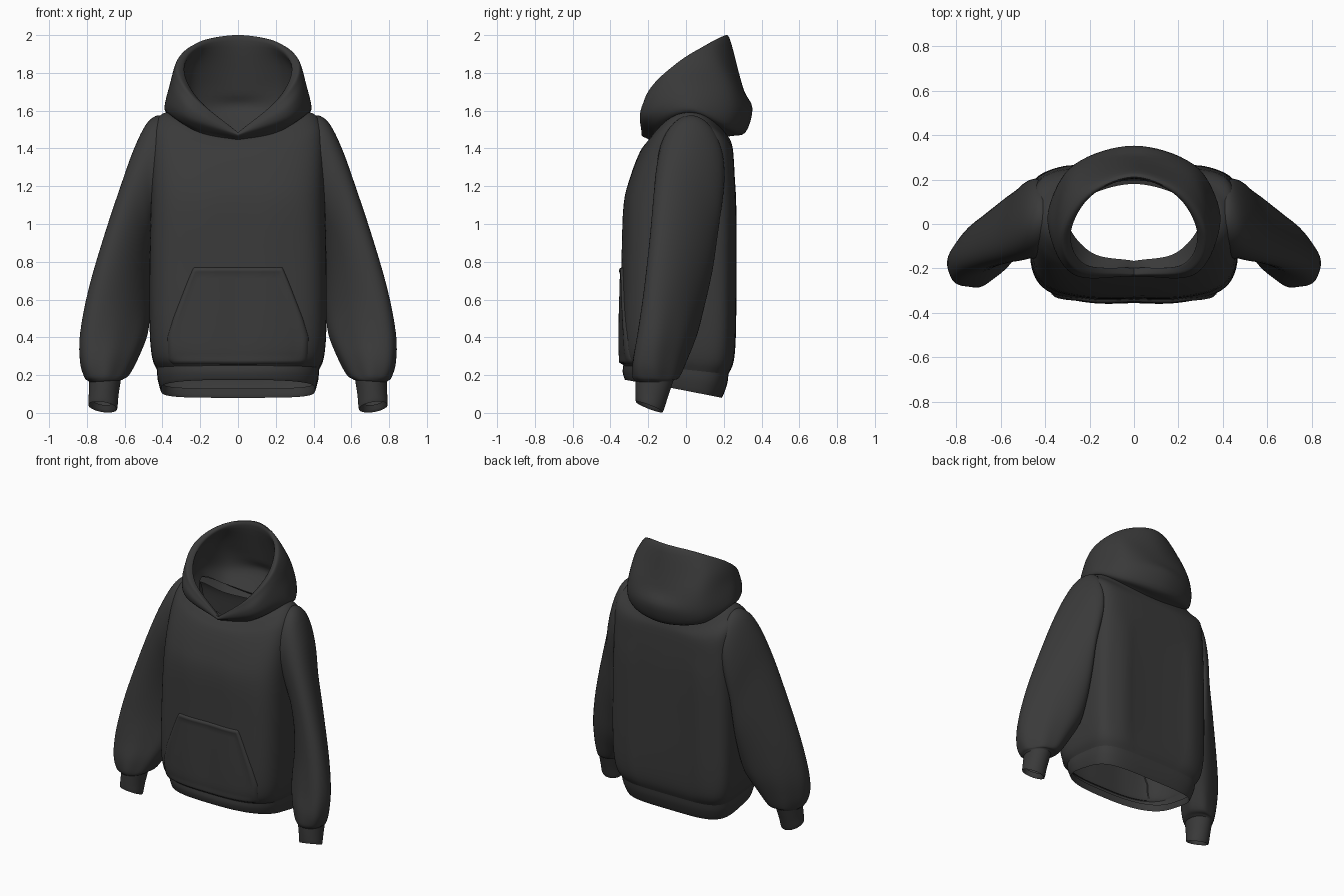
import bpy, bmesh, math
from mathutils import Vector
from mathutils.bvhtree import BVHTree

if "Cube" in bpy.data.objects:
    bpy.data.objects.remove(bpy.data.objects["Cube"])

fabric = bpy.data.materials.new("charcoal_fabric")
fabric.diffuse_color = (0.042, 0.042, 0.042, 1)
fabric.use_nodes = True
fabric.node_tree.nodes["Principled BSDF"].inputs["Base Color"].default_value = fabric.diffuse_color


def catmull(a, b, c, d, t):
    return 0.5 * (2 * b + (c - a) * t + (2 * a - 5 * b + 4 * c - d) * t * t
                  + (3 * b - a - 3 * c + d) * t ** 3)


def refine(rings, steps):
    """Smoothly add rings between the given ones."""
    out, n = [], len(rings)
    for j in range(n - 1):
        quad = [rings[max(0, min(n - 1, k))] for k in (j - 1, j, j + 1, j + 2)]
        for s in range(steps):
            out.append([catmull(*p, s / steps) for p in zip(*quad)])
    return out + [rings[-1]]


def finish(name, bm, mirror=False):
    me = bpy.data.meshes.new(name)
    bm.to_mesh(me)
    bm.free()
    me.materials.append(fabric)
    ob = bpy.data.objects.new(name, me)
    bpy.context.collection.objects.link(ob)
    bpy.ops.object.select_all(action='DESELECT')
    ob.select_set(True)
    bpy.context.view_layer.objects.active = ob
    bpy.ops.object.shade_smooth_by_angle(angle=math.radians(50))
    if mirror:
        ob.modifiers.new("mirror", 'MIRROR')
    return ob


def loft(rings, steps=4):
    """Open tube through rings listed bottom to top."""
    bm = bmesh.new()
    rows = [[bm.verts.new(p) for p in r] for r in refine(rings, steps)]
    n = len(rows[0])
    for a, b in zip(rows, rows[1:]):
        for i in range(n):
            k = (i + 1) % n
            bm.faces.new((a[i], a[k], b[k], b[i]))
    return bm


def body_ring(zf, zs, zb, X, yf, yb, n, fold=0.0):
    """Rounded-box ring, squarer at the back, with front, side and back heights."""
    ring, N = [], 96
    for i in range(N):
        t = 2 * math.pi * i / N
        s, c = math.sin(t), math.cos(t)
        e = 2 / (n * 1.6 if c < 0 and n > 2.5 else n)
        x = X * math.copysign(abs(s) ** e, s)
        y = (yf + yb) / 2 - (yb - yf) / 2 * math.copysign(abs(c) ** e, c)
        y += fold * math.cos(22 * x) * c * c * (1 if c < 0 else 0.4)
        w = abs(c) ** (2 if zs > 1.2 else e)
        ring.append(Vector((x, y, zs + ((zf if c > 0 else zb) - zs) * w)))
    return ring


# torso, starting on the seam of the hem
seam = (.25, .235, .205, .428, -.332, .225, 3)
torso = loft([body_ring(*r) for r in (
    seam,
    (.30, .30, .28, .455, -.35, .25, 3.4, .004),
    (.45, .45, .45, .468, -.35, .258, 3.8, .007),
    (.80, .80, .80, .468, -.34, .26, 3.8, .007),
    (1.1, 1.1, 1.1, .462, -.33, .262, 3.6, .004),
    (1.25, 1.32, 1.25, .46, -.295, .258, 3.2),
    (1.38, 1.48, 1.38, .455, -.245, .25, 2.7),
    (1.43, 1.555, 1.43, .43, -.21, .24, 2.4),
    (1.45, 1.59, 1.46, .385, -.19, .225, 2.2),
    (1.46, 1.58, 1.48, .34, -.17, .20, 2))])
surface = BVHTree.FromBMesh(torso)
finish("torso", torso)

# ribbed hem, turned in at the bottom and lower at the back
finish("hem_band", loft([body_ring(*r) for r in (
    (.225, .175, .13, .405, -.318, .19, 2.7),
    (.175, .13, .08, .408, -.322, .19, 2.7),
    (.215, .19, .15, .426, -.335, .217, 2.8),
    seam)]))


def arm_ring(xi, zi, xo, zo, yf, yb, tilt=0.0, pucker=0.0, skew=0.0):
    """Oval ring from an inner to an outer point, outer side swung forward by skew."""
    ring, N = [], 48
    h = math.sqrt(((yb - yf) / 2) ** 2 - skew ** 2)
    for i in range(N):
        t = 2 * math.pi * i / N
        c, s = math.cos(t), math.sin(t)
        k = 1 + pucker * math.sin(7 * t)
        ring.append(Vector(((xi + xo) / 2 + c * k * (xo - xi) / 2,
                            (yf + yb) / 2 + s * k * h - skew * c,
                            (zi + zo) / 2 + c * (zo - zi) / 2 - tilt * s)))
    return ring


# sleeves, wide and hanging forward
finish("sleeve", loft([arm_ring(*r) for r in (
    (.625, .17, .785, .16, -.262, -.072),
    (.605, .18, .795, .17, -.275, -.06, 0, .01, .01),
    (.575, .205, .812, .19, -.285, -.035, .01, .025, .03),
    (.525, .30, .835, .27, -.282, .005, .01, .02, .055),
    (.478, .42, .836, .42, -.258, .06, 0, .012, .08),
    (.465, .55, .79, .66, -.225, .10, 0, 0, .09),
    (.46, .70, .705, .95, -.195, .14, 0, 0, .09),
    (.455, .82, .615, 1.22, -.175, .165, 0, 0, .075),
    (.45, .90, .55, 1.40, -.165, .185, 0, 0, .045),
    (.445, .95, .485, 1.53, -.155, .20, 0, 0, .02),
    (.43, 1.0, .425, 1.575, -.15, .20),
    (.39, 1.1, .37, 1.56, -.10, .15))]), True)

# cuffs, turned in at the end
finish("cuff", loft([arm_ring(*r) for r in (
    (.655, .06, .775, .075, -.252, -.135, .025),
    (.64, .02, .792, .042, -.265, -.123, .027),
    (.633, .09, .79, .10, -.268, -.098, .018),
    (.62, .175, .788, .168, -.268, -.068, .005))]), True)


def hood_ring(*pts):
    """Symmetric ring from five half points, with a crease at the front."""
    p = [Vector(q) for q in pts]
    flip = Vector((-1, 1, 1))
    p = [2 * p[0] - p[1]] + p + [p[3] * flip]
    half, S = [], 9
    for j in range(4):
        for s in range(S):
            half.append(catmull(*p[j:j + 4], s / S))
    return half + [p[5]] + [q * flip for q in reversed(half[1:])]


def lining(ring, scale, dz):
    return [Vector((p.x * scale, p.y * scale, p.z + dz)) for p in ring]


# hood: tucked neck seam, outer bulge and rim
shell = [hood_ring(*r) for r in (
    ((0, -.175, 1.43), (.2, -.13, 1.46), (.335, .02, 1.55), (.2, .13, 1.47), (0, .18, 1.45)),
    ((0, -.20, 1.45), (.23, -.155, 1.495), (.36, .02, 1.58), (.25, .185, 1.50), (0, .235, 1.465)),
    ((0, -.224, 1.46), (.27, -.18, 1.53), (.388, .02, 1.605), (.28, .23, 1.515), (0, .315, 1.485)),
    ((0, -.235, 1.47), (.28, -.215, 1.57), (.382, 0, 1.66), (.29, .25, 1.60), (0, .352, 1.61)),
    ((0, -.235, 1.475), (.27, -.228, 1.62), (.36, -.03, 1.74), (.28, .235, 1.72), (0, .31, 1.70)),
    ((0, -.232, 1.48), (.255, -.218, 1.66), (.342, -.055, 1.80), (.27, .18, 1.85), (0, .28, 1.80)),
    ((0, -.225, 1.485), (.25, -.205, 1.69), (.322, -.05, 1.85), (.22, .14, 1.955), (0, .23, 1.985)))]
# hood lining runs from the rim back down to the neck
inner = [lining(shell[k], s, dz) for k, s, dz in
         ((6, .885, -.015), (5, .87, -.01), (4, .86, -.01), (3, .82, 0), (1, .83, .02))]
finish("hood", loft(shell + inner))

# front pouch pocket draped over the torso with a raised edge
outline = ((.25, .335), (.275, .37), (.40, .375), (.50, .345),
           (.68, .275), (.74, .25), (.77, .235))


def half_width(z):
    for (z0, w0), (z1, w1) in zip(outline, outline[1:]):
        if z <= z1 + 1e-6:
            return w0 + (w1 - w0) * (z - z0) / (z1 - z0)
    return outline[-1][1]


edge = (0, .006, .025, .045, .07)
lift = (-.006, .006, .012, .010, .006)
stops = list(edge) + [.07 + .86 * i / 20 for i in range(1, 20)] + [1 - e for e in reversed(edge)]
bm = bmesh.new()
grid = []
for v in stops:
    z = .255 + .515 * v
    row = []
    for u in stops:
        x = half_width(z) * (2 * u - 1)
        hit = surface.ray_cast(Vector((x, -2, z)), Vector((0, 1, 0)))[0]
        m = min(u, 1 - u, v, 1 - v)
        h = lift[min(range(5), key=lambda k: abs(edge[k] - m))]
        row.append(bm.verts.new((x, (hit.y if hit else -.3) - h, z)))
    grid.append(row)
for a, b in zip(grid, grid[1:]):
    for i in range(len(a) - 1):
        bm.faces.new((a[i], a[i + 1], b[i + 1], b[i]))
finish("front_pocket", bm)
